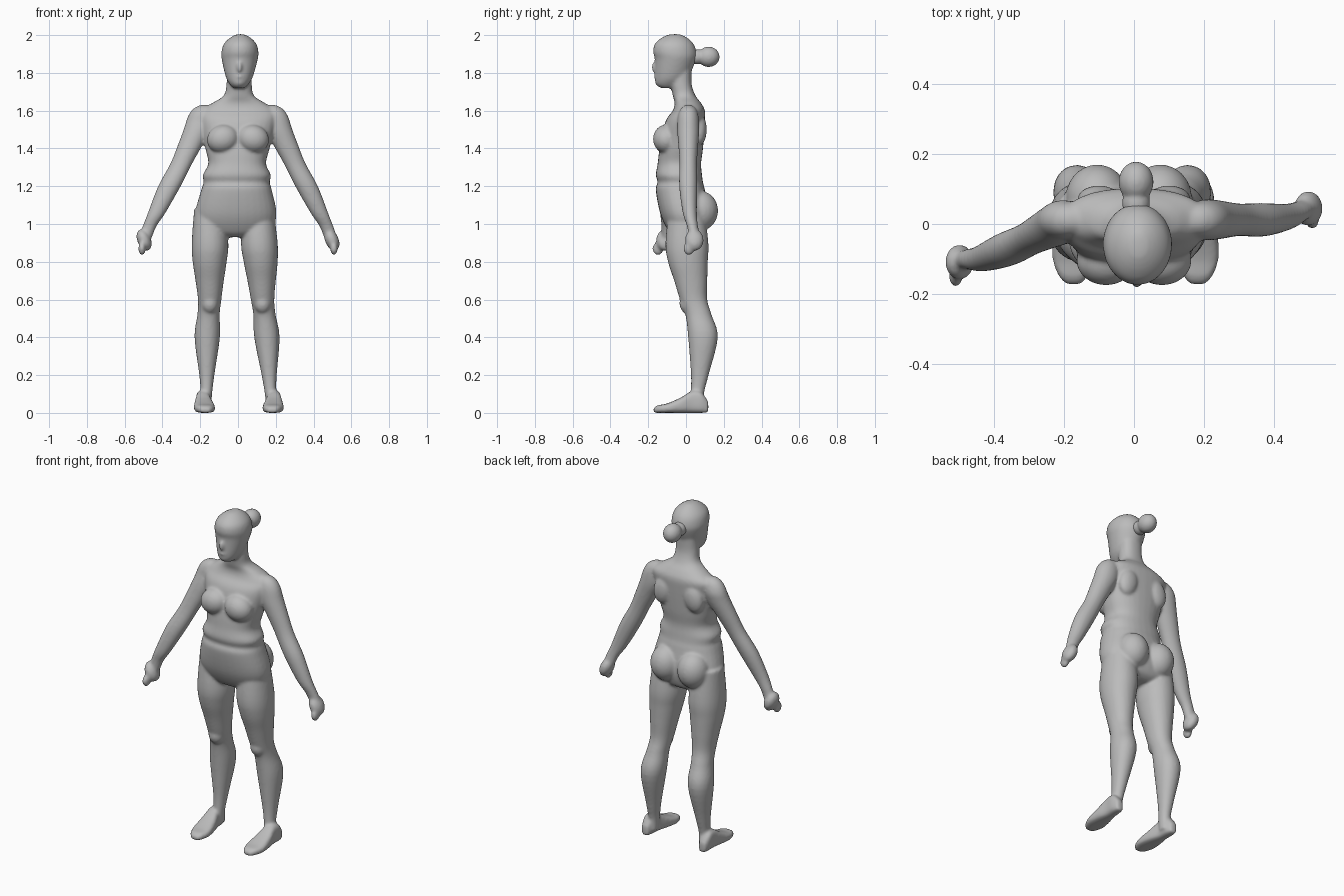
import bpy, bmesh, math
from mathutils import Matrix, Vector

cube = bpy.data.objects.get("Cube")
if cube:
    bpy.data.objects.remove(cube)

skin = bpy.data.materials.new("plain grey")
skin.use_nodes = True
grey = (.5, .5, .5, 1)
skin.diffuse_color = grey
skin.node_tree.nodes["Principled BSDF"].inputs["Base Color"].default_value = grey

SIDES, STEPS = 32, 5


def same(point):
    return point


def spline(before, start, end, after, t):
    """Smooth blend from start to end."""
    cubic = 3 * (start - end) + after - before
    square = 2 * before - 5 * start + 4 * end - after
    return start + t / 2 * (end - before + t * (square + t * cubic))


def loft(bm, rings, place=same, power=2, along_y=False):
    """Skin through rings given as (position, centre x, centre depth, half width, half depth)."""
    last = len(rings) - 1
    dense = []
    for i in range(last):
        near = [rings[max(0, min(last, i + k))] for k in (-1, 0, 1, 2)]
        dense += [[spline(*values, step / STEPS) for values in zip(*near)] for step in range(STEPS)]
    dense.append(rings[last])
    loops = []
    for position, centre_x, centre_depth, half_width, half_depth in dense:
        loop = []
        for k in range(SIDES):
            angle = math.tau * k / SIDES
            u, v = (math.copysign(abs(f) ** (2 / power), f) for f in (math.cos(angle), math.sin(angle)))
            x = centre_x + u * half_width
            depth = centre_depth + v * half_depth
            point = Vector((x, position, depth) if along_y else (x, depth, position))
            loop.append(bm.verts.new(place(point)))
        loops.append(loop)
    faces = [bm.faces.new(loops[0]), bm.faces.new(loops[-1])]
    for low, high in zip(loops, loops[1:]):
        for k in range(SIDES):
            n = (k + 1) % SIDES
            faces.append(bm.faces.new((low[k], high[k], high[n], low[n])))
    bmesh.ops.recalc_face_normals(bm, faces=faces)


def lean(z):
    """Sideways sway of the trunk, hips to the right and head to the left."""
    return .025 * (z - 1.5)


def trunk_rings(profile):
    """Rings from rows of (height, half width, front, back)."""
    return [(z, lean(z), (front + back) / 2, width, (back - front) / 2)
            for z, width, front, back in profile]


def blob(bm, centre, radii, tilt=0):
    """Ellipsoid for a rounded muscle or feature."""
    matrix = Matrix.Translation(centre) @ Matrix.Rotation(tilt, 4, "Y") @ Matrix.Diagonal((*radii, 1))
    bmesh.ops.create_uvsphere(bm, u_segments=24, v_segments=16, radius=1, matrix=matrix)


def finish(bm, name, voxel, rounds):
    """Fuse the overlapping volumes into one soft skin."""
    mesh = bpy.data.meshes.new(name)
    bm.to_mesh(mesh)
    bm.free()
    mesh.materials.append(skin)
    obj = bpy.data.objects.new(name, mesh)
    bpy.context.collection.objects.link(obj)
    fuse = obj.modifiers.new("fuse", "REMESH")
    fuse.mode = "VOXEL"
    fuse.voxel_size = voxel
    fuse.use_smooth_shade = True
    soften = obj.modifiers.new("soften", "SMOOTH")
    soften.factor = .5
    soften.iterations = rounds


# The right limbs mirror the left, with a different stance
def right_leg(point):
    return Vector((.01 - point.x - .05 * point.z, point.y, point.z))


def right_arm(point):
    return Vector((-point.x, point.y - .24 * max(0, 1.55 - point.z), point.z))


body = bmesh.new()

# Torso and neck, from the crotch upwards
loft(body, trunk_rings([
    (.93, .08, -.05, .06), (.96, .18, -.09, .1), (1.05, .215, -.135, .12),
    (1.18, .187, -.16, .1), (1.22, .175, -.15, .09), (1.26, .18, -.16, .085),
    (1.32, .153, -.15, .08), (1.4, .17, -.14, .09), (1.54, .2, -.11, .1),
    (1.6, .2, -.07, .1), (1.64, .14, -.06, .08), (1.68, .08, -.07, .05),
    (1.74, .067, -.08, .03), (1.82, .065, -.08, .03)]), power=2.3)

# Chest, buttocks and shoulder blades
for side in (-1, 1):
    blob(body, (side * .08, -.105, 1.45), (.085, .07, .075), side * .3)
    blob(body, (side * .09 - .015, .075, 1.07), (.09, .095, .105))
    blob(body, (side * .1, .07, 1.5), (.06, .04, .085), side * -.25)

# Head, from the chin to the crown
loft(body, trunk_rings([
    (1.72, .03, -.135, -.06), (1.74, .05, -.16, -.02), (1.78, .072, -.165, .015),
    (1.87, .095, -.165, .053), (1.91, .098, -.174, .056), (1.95, .088, -.167, .042),
    (1.98, .062, -.138, .015), (2, .03, -.1, -.02), (2.005, .01, -.07, -.04)]))

# Nose and lips
blob(body, (.008, -.163, 1.83), (.015, .02, .03))
blob(body, (.008, -.155, 1.78), (.025, .015, .012))

for leg, arm in ((same, same), (right_leg, right_arm)):
    # Leg, from the ankle to the hip, as rows of (height, x, y, radius)
    loft(body, [(z, x, y, r, r * 1.17) for z, x, y, r in [
        (.03, .178, .065, .03), (.1, .172, .06, .03), (.2, .165, .073, .04),
        (.4, .153, .09, .067), (.52, .14, .066, .059), (.6, .13, .04, .062),
        (.7, .125, .025, .075), (.8, .12, .01, .09), (.9, .113, .005, .097),
        (1.08, .108, .003, .08)]], leg, 2.1)
    blob(body, leg(Vector((.13, .01, .58))), (.045, .045, .055))

    # Foot, from the toes to the heel, as rows of (y, half width, height)
    loft(body, [(y, .19 + y * .05, top / 2, width, top / 2) for y, width, top in [
        (-.172, .02, .025), (-.15, .04, .04), (-.1, .056, .05), (-.03, .05, .08),
        (.03, .037, .115), (.08, .034, .11), (.118, .02, .06)]], leg, 3, True)

    # Arm, from the wrist to the shoulder, as rows of (height, x, half width)
    loft(body, [(z, x, .012 + max(0, 1.1 - z) * .2, r, r * .8) for z, x, r in [
        (.93, .49, .035), (.99, .467, .037), (1.06, .43, .047), (1.2, .363, .06),
        (1.32, .3, .058), (1.42, .252, .066), (1.5, .215, .073), (1.57, .197, .068),
        (1.61, .187, .05), (1.63, .18, .02)]], arm)

    # Closed hand and tucked thumb
    blob(body, arm(Vector((.497, .044, .915))), (.036, .05, .06), -.4)
    blob(body, arm(Vector((.508, .015, .87))), (.02, .03, .035))

finish(body, "body", .008, 7)

# Hair tied in a bun behind the head
bun = bmesh.new()
blob(bun, (.006, .12, 1.885), (.05, .058, .054))
blob(bun, (.006, .06, 1.885), (.04, .05, .04))
finish(bun, "hair_bun", .006, 6)
